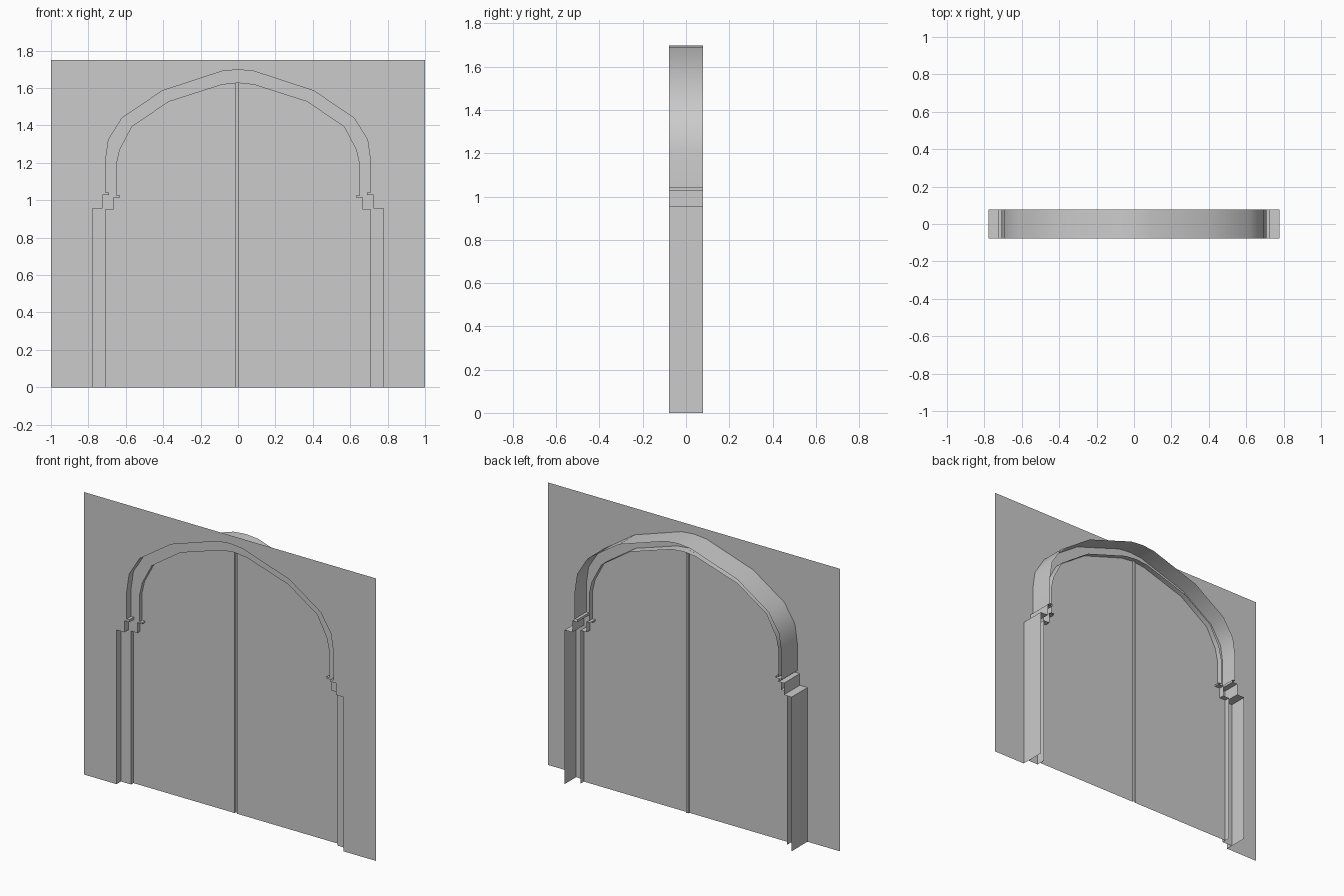
import bpy, math

if "Cube" in bpy.data.objects:
    bpy.data.objects.remove(bpy.data.objects["Cube"])

# Depths of the stepped recess, front to back
WALL_Y, FRAME_Y, DOOR_Y = -0.078, -0.035, -0.012
OUTER_BACK, INNER_BACK, GROOVE_Y = 0.078, 0.022, -0.002

# Left halves of the two arch outlines (x, z), floor to crown
OUTER = [(-.778, 0), (-.778, .955), (-.725, .955), (-.725, 1.027), (-.69, 1.027),
         (-.69, 1.042), (-.708, 1.042), (-.708, 1.215), (-.692, 1.325),
         (-.62, 1.44), (-.405, 1.585), (-.085, 1.69), (0, 1.698)]
INNER = [(-.708, 0), (-.708, .95), (-.665, .95), (-.665, 1.015), (-.63, 1.015),
         (-.63, 1.025), (-.65, 1.025), (-.65, 1.19), (-.632, 1.27),
         (-.567, 1.393), (-.37, 1.527), (-.085, 1.618), (0, 1.627)]


def mirrored(half):
    """Complete outline running left to right."""
    return half + [(-x, z) for x, z in half[-2::-1]]


def make(name, verts, faces):
    me = bpy.data.meshes.new(name)
    me.from_pydata(verts, [], faces)
    me.update()
    ob = bpy.data.objects.new(name, me)
    bpy.context.collection.objects.link(ob)
    return ob


def panel(name, outline, y):
    """Flat face looking toward the front."""
    return make(name, [(x, y, z) for x, z in outline], [list(range(len(outline)))])


def ribbon(name, outline, y0, y1):
    """Outline extruded in depth, smooth along the arch."""
    n = len(outline)
    verts = [(x, y, z) for y in (y0, y1) for x, z in outline]
    ob = make(name, verts, [(i, i + 1, n + i + 1, n + i) for i in range(n - 1)])
    bpy.ops.object.select_all(action='DESELECT')
    bpy.context.view_layer.objects.active = ob
    ob.select_set(True)
    bpy.ops.object.shade_smooth_by_angle(angle=math.radians(35))
    return ob


outer, inner = mirrored(OUTER), mirrored(INNER)

# Wall with the arched opening, and the recessed frame face
panel("wall", [(-1, 0)] + outer + [(1, 0), (1, 1.75), (-1, 1.75)], WALL_Y)
panel("arch_frame", inner + outer[::-1], FRAME_Y)

# Reveals, which carry on behind the faces
ribbon("outer_reveal", outer, WALL_Y, OUTER_BACK)
ribbon("inner_reveal", inner, FRAME_Y, INNER_BACK)

# Two door leaves with a narrow groove between them
g0, g1, top = -0.014, 0.0, 1.626
panel("left_door", [(-.708, 0), (g0, 0), (g0, top)] + INNER[-2:0:-1], DOOR_Y)
right = [(-x, z) for x, z in INNER]
panel("right_door", [(g1, 0)] + right, DOOR_Y)
ribbon_pts = [(g0, DOOR_Y), (g0, GROOVE_Y), (g1, GROOVE_Y), (g1, DOOR_Y)]
make("door_groove", [(x, y, z) for z in (0, top) for x, y in ribbon_pts],
     [(i, i + 1, i + 5, i + 4) for i in range(3)])
